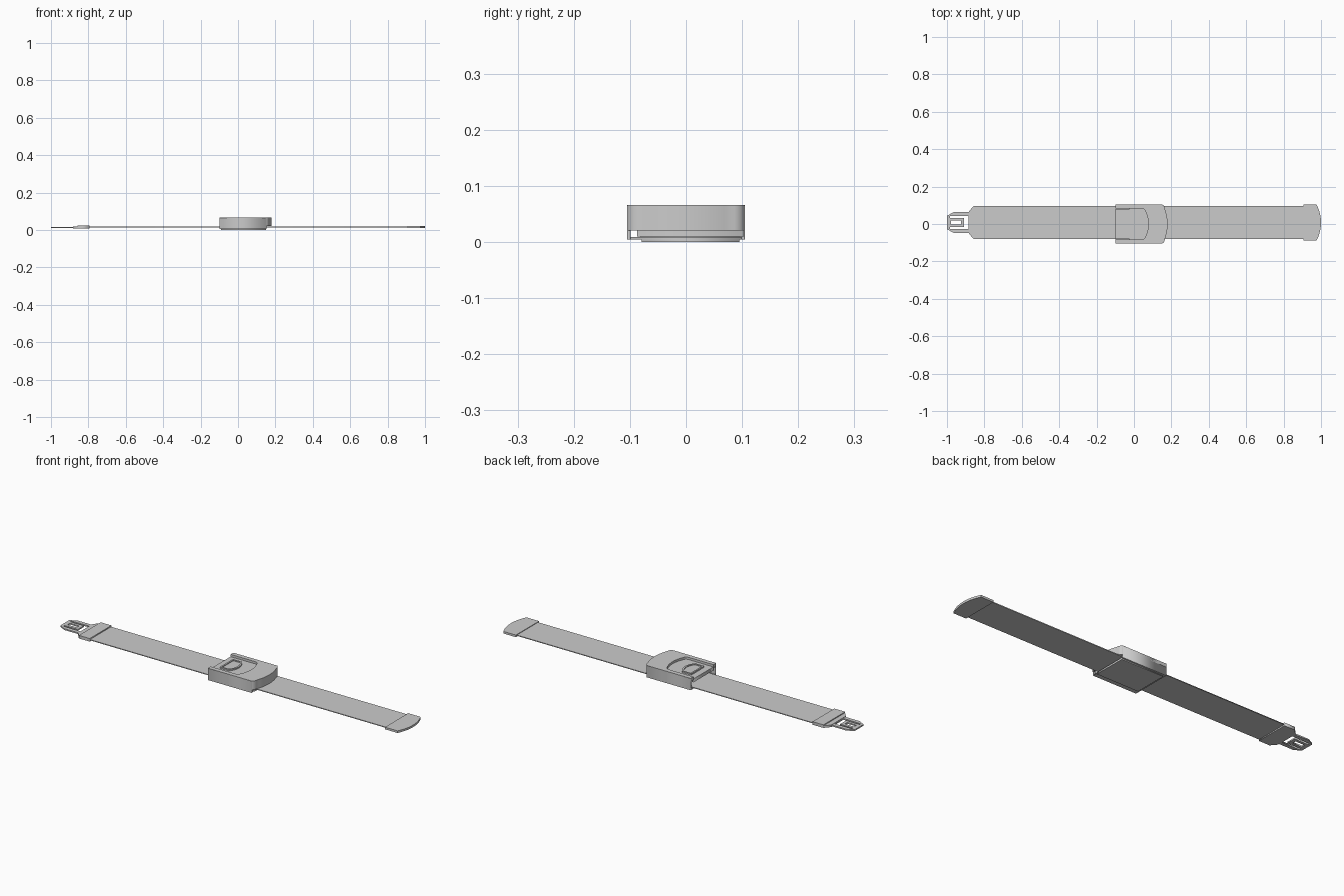
import bpy, math

if "Cube" in bpy.data.objects:
    bpy.data.objects.remove(bpy.data.objects["Cube"])

def plate(name, loops, z0, z1, smooth=False):
    """Flat outline (first loop) with optional holes, extruded from z0 to z1."""
    cu = bpy.data.curves.new(name, 'CURVE')
    cu.dimensions = '2D'
    cu.fill_mode = 'BOTH'
    cu.extrude = (z1 - z0) / 2
    for pts in loops:
        s = cu.splines.new('POLY')
        s.points.add(len(pts) - 1)
        for p, (x, y) in zip(s.points, pts):
            p.co = (x, y, 0, 1)
        s.use_cyclic_u = True
    ob = bpy.data.objects.new(name, cu)
    bpy.context.collection.objects.link(ob)
    ob.location.z = (z0 + z1) / 2
    bpy.ops.object.select_all(action='DESELECT')
    ob.select_set(True)
    bpy.context.view_layer.objects.active = ob
    bpy.ops.object.convert(target='MESH')
    if smooth:
        bpy.ops.object.shade_smooth_by_angle(angle=math.radians(30))
    return ob

def rect(x0, x1, y0, y1):
    return [(x0, y0), (x1, y0), (x1, y1), (x0, y1)]

def bow(xc, xm, h, n=14, yc=0.0):
    """Bowed edge from -h to +h: x is xc at the ends and xm in the middle."""
    return [(xm - (xm - xc) * t * t, yc + h * t)
            for t in (-1 + 2 * i / n for i in range(n + 1))]

def rounded_end(xs, xc, xm, h, r):
    """Bowed edge with rounded corners, running from y = -h to y = +h."""
    corner = [(xs + (xc - xs) * math.sin(a), h - r + r * math.cos(a))
              for a in (math.pi / 2 * i / 6 for i in range(6))]
    low = [(x, -y) for x, y in corner]
    return low + bow(xc, xm, h - r) + corner[::-1]

C = 0.008  # belt centre line in y

# Belt webbing
plate("webbing", [rect(-0.82, 0.94, C - 0.087, C + 0.087)], 0.014, 0.018)
plate("webbing_under_buckle", [rect(-0.09, 0.15, C - 0.087, C + 0.087)], 0.0, 0.004)

# End tab with bowed tip
plate("end_tab", [[(0.905, C + 0.095), (0.905, C - 0.095)]
                  + bow(0.977, 1.0, 0.095, yc=C)], 0.010, 0.021, True)

# Tongue plate with latch slots
w = 0.055
outline = [(-0.84, C - w), (-0.84, C + w), (-0.965, C + w), (-1.0, C + 0.036),
           (-1.0, C - 0.036), (-0.965, C - w)]
slot = [(-0.885, C - 0.036), (-0.885, C + 0.036), (-0.985, C + 0.034), (-0.985, C + 0.025),
        (-0.908, C + 0.025), (-0.908, C - 0.025), (-0.985, C - 0.025), (-0.985, C - 0.034)]
plate("tongue", [outline, slot, rect(-0.978, -0.925, C - 0.010, C + 0.010)], 0.010, 0.017)

# Tongue grip that holds the webbing
plate("tongue_grip", [[(-0.795, C - 0.089), (-0.795, C + 0.089), (-0.857, C + 0.089),
                       (-0.882, C + 0.06), (-0.882, C - 0.06), (-0.857, C - 0.089)]],
      0.008, 0.019)
plate("grip_ridge", [rect(-0.857, -0.795, C - 0.089, C + 0.089)], 0.019, 0.024)

# Buckle housing: floor, side walls, curved end wall, rim around the lid
H = 0.105
X0 = -0.10
plate("buckle_floor", [rect(X0, 0.15, -H + 0.004, H - 0.004)], 0.004, 0.009)
for side in (-1, 1):
    plate("side_wall", [rect(X0, 0.152, *sorted((side * (H - 0.006), side * H)))], 0.004, 0.065)
outer = rounded_end(0.145, 0.165, 0.18, H, 0.025)
inner = rounded_end(0.140, 0.158, 0.173, H - 0.006, 0.022)
plate("end_wall", [outer + inner[::-1]], 0.020, 0.065, True)
recess = rounded_end(0.04, 0.06, 0.077, 0.082, 0.012)
rim = [(X0, -H)] + outer + [(X0, H), (X0, 0.082)] + recess[::-1] + [(X0, -0.082)]
plate("rim", [rim], 0.048, 0.0655, True)

# Release lid set below the rim, with a front lip
plate("lid", [[(X0, -0.081)] + recess + [(X0, 0.081)]], 0.046, 0.054)
plate("lid_lip", [rect(X0, X0 + 0.008, -0.081, 0.081)], 0.036, 0.047)

# D-shaped press button with raised border
def d_shape(x0, x1, x2, h):
    return [(x0, -h)] + bow(x1, x2, h) + [(x0, h)]

plate("button_border", [d_shape(-0.067, -0.015, 0.006, 0.054),
                        d_shape(-0.059, -0.020, -0.003, 0.046)], 0.054, 0.061, True)
plate("button", [d_shape(-0.059, -0.020, -0.003, 0.046)], 0.053, 0.057)
